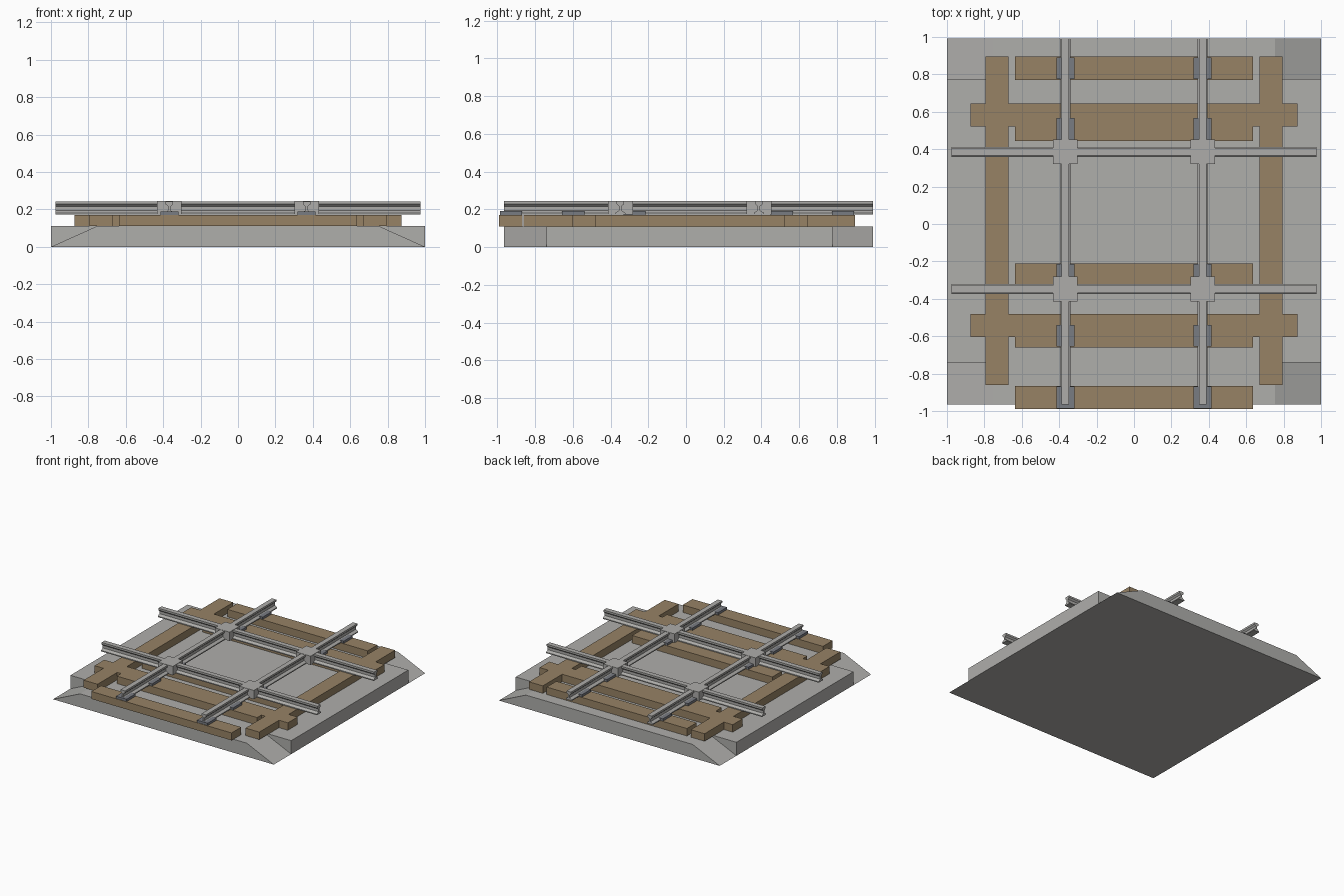
import bpy
import bmesh
from mathutils import Matrix

if "Cube" in bpy.data.objects:
    bpy.data.objects.remove(bpy.data.objects["Cube"], do_unlink=True)


def material(name, rgb):
    mat = bpy.data.materials.new(name)
    mat.use_nodes = True
    mat.diffuse_color = (*rgb, 1)
    mat.node_tree.nodes["Principled BSDF"].inputs["Base Color"].default_value = (*rgb, 1)
    return mat


CONCRETE = material("concrete grey", (0.43, 0.425, 0.41))
TIMBER = material("timber brown", (0.31, 0.225, 0.13))
STEEL = material("rail steel", (0.42, 0.415, 0.40))
PLATE = material("dark plate steel", (0.19, 0.20, 0.225))


def finish(bm, name, mat):
    bmesh.ops.recalc_face_normals(bm, faces=bm.faces)
    mesh = bpy.data.meshes.new(name)
    bm.to_mesh(mesh)
    bm.free()
    mesh.materials.append(mat)
    obj = bpy.data.objects.new(name, mesh)
    bpy.context.collection.objects.link(obj)
    return obj


def box(name, mat, x, y, z):
    """Box from (low, high) ranges on each axis."""
    bm = bmesh.new()
    ranges = (x, y, z)
    size = [b - a for a, b in ranges]
    mid = [(a + b) / 2 for a, b in ranges]
    bmesh.ops.create_cube(bm, size=1, matrix=Matrix.Translation(mid) @ Matrix.Diagonal((*size, 1)))
    return finish(bm, name, mat)


def extrude(name, mat, profile, start, end, axis="Y", offset=0):
    """Sweep an upright (across, height) profile along X or Y."""
    bm = bmesh.new()

    def point(across, along, z):
        across += offset
        return (across, along, z) if axis == "Y" else (along, across, z)

    face = bm.faces.new([bm.verts.new(point(a, start, z)) for a, z in profile])
    moved = bmesh.ops.extrude_face_region(bm, geom=[face])["geom"]
    step = point(0, end - start, 0)
    shift = (0, step[1], 0) if axis == "Y" else (step[0], 0, 0)
    bmesh.ops.translate(bm, vec=shift, verts=[v for v in moved if isinstance(v, bmesh.types.BMVert)])
    return finish(bm, name, mat)


BASE_TOP, WOOD_TOP, PLATE_TOP, RAIL_TOP = 0.11, 0.171, 0.19, 0.243
FRONT, BACK = -0.965, 0.992

# Concrete slab: full-height middle, ends ramped down at the four corners
ramped = [(-1, 0), (1, 0), (0.755, BASE_TOP), (-0.755, BASE_TOP)]
extrude("base_front", CONCRETE, ramped, FRONT, -0.74)
box("base_middle", CONCRETE, (-1, 1), (-0.74, 0.775), (0, BASE_TOP))
extrude("base_back", CONCRETE, ramped, 0.775, BACK)

# Timber frame
wood = (BASE_TOP, WOOD_TOP)
for side, x in (("right", (-0.795, -0.67)), ("left", (0.67, 0.795))):
    box("side_beam_" + side, TIMBER, x, (-0.86, 0.895), wood)
for end, y in (("front", -0.605), ("back", 0.52)):
    box("cross_beam_" + end, TIMBER, (-0.875, 0.875), (y, y + 0.125), wood)

# Sleepers with a tie plate under each lengthwise rail
for i, y in enumerate((-0.99, -0.66, -0.335, 0.445, 0.77)):
    box(f"sleeper_{i}", TIMBER, (-0.635, 0.635), (y, y + 0.125), wood)
    for side, x in (("right", -0.367), ("left", 0.367)):
        box(f"tie_plate_{side}_{i}", PLATE, (x - 0.048, x + 0.048),
            (y + 0.004, y + 0.121), (WOOD_TOP, PLATE_TOP))

# Rails: wide foot, thin web, narrower head
half = [(0.027, 0.173), (0.027, 0.181), (0.007, 0.194),
        (0.007, 0.216), (0.02, 0.228), (0.02, RAIL_TOP)]
rail = half + [(-a, z) for a, z in reversed(half)]
for side, x in (("right", -0.367), ("left", 0.367)):
    extrude("long_rail_" + side, STEEL, rail, FRONT, BACK, "Y", x)
for end, y in (("front", -0.348), ("back", 0.386)):
    extrude("cross_rail_" + end, STEEL, rail, -0.977, 0.977, "X", y)
    # Solid blocks where the rails cross
    for side, x in (("right", -0.367), ("left", 0.367)):
        box(f"crossing_{end}_{side}", STEEL, (x - 0.066, x + 0.066),
            (y - 0.066, y + 0.066), (0.173, RAIL_TOP + 0.002))
